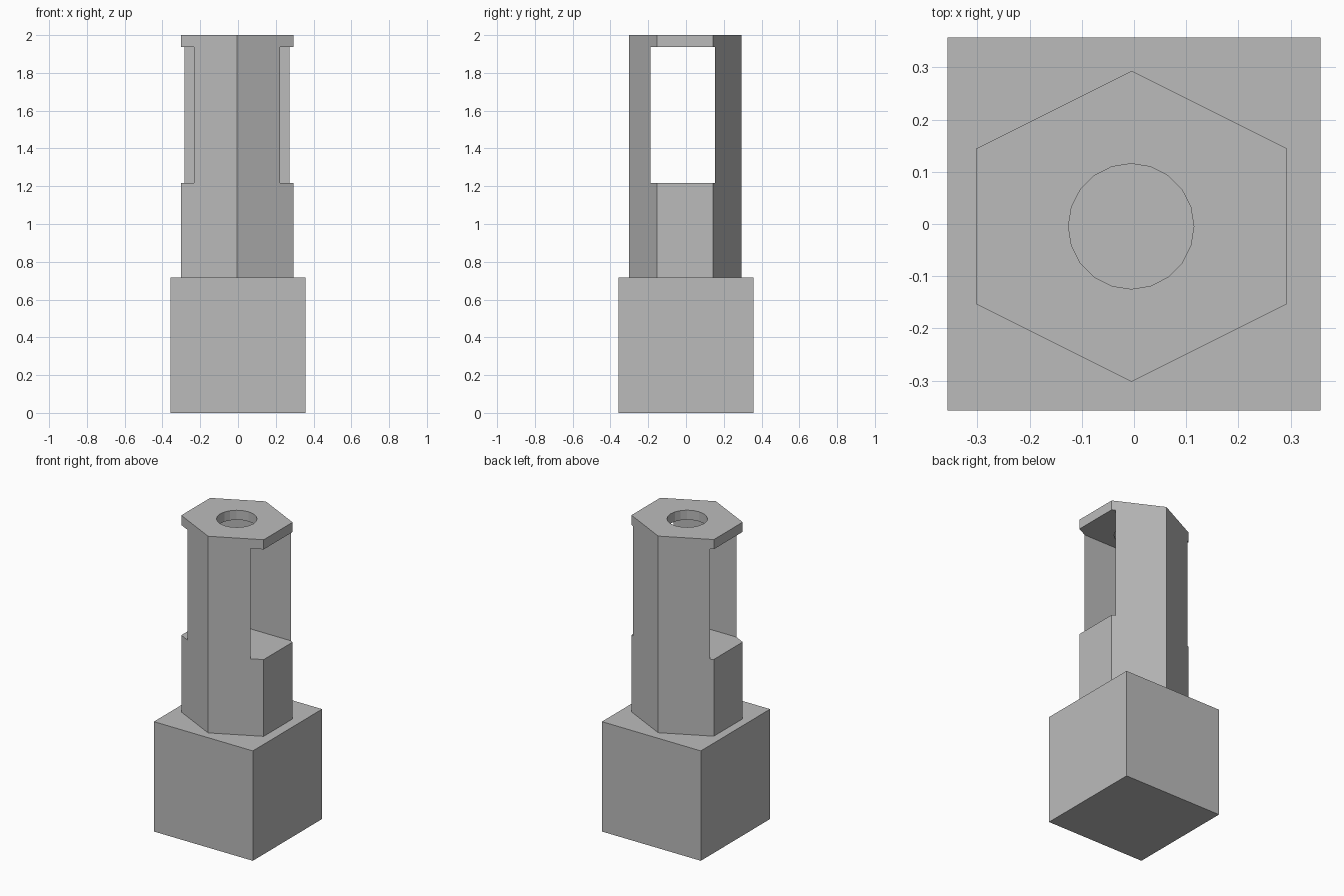
import bpy
import bmesh
from math import cos, sin, tau

default = bpy.data.objects.get("Cube")
if default:
    bpy.data.objects.remove(default, do_unlink=True)

# Single plain grey
grey = bpy.data.materials.new("plain grey")
grey.use_nodes = True
colour = (0.5, 0.5, 0.5, 1)
grey.diffuse_color = colour
grey.node_tree.nodes["Principled BSDF"].inputs["Base Color"].default_value = colour


def prism(name, points, bottom, top):
    """Extrude a flat outline upward between two heights."""
    bm = bmesh.new()
    face = bm.faces.new([bm.verts.new((x, y, bottom)) for x, y in points])
    grown = bmesh.ops.extrude_face_region(bm, geom=[face])
    verts = [v for v in grown["geom"] if isinstance(v, bmesh.types.BMVert)]
    bmesh.ops.translate(bm, verts=verts, vec=(0, 0, top - bottom))
    bmesh.ops.recalc_face_normals(bm, faces=bm.faces)
    mesh = bpy.data.meshes.new(name)
    bm.to_mesh(mesh)
    bm.free()
    mesh.materials.append(grey)
    obj = bpy.data.objects.new(name, mesh)
    bpy.context.collection.objects.link(obj)
    return obj


def rectangle(x0, x1, y0, y1):
    return [(x0, y0), (x1, y0), (x1, y1), (x0, y1)]


def cut(target, cutter):
    mod = target.modifiers.new(cutter.name, 'BOOLEAN')
    mod.operation = 'DIFFERENCE'
    mod.solver = 'EXACT'
    mod.object = cutter
    cutter.hide_render = True
    cutter.hide_set(True)


# Square base block
HALF = 0.357
BASE_TOP = 0.717
prism("base_block", rectangle(-HALF, HALF, -HALF, HALF), 0, BASE_TOP)

# Six-sided tower, slightly off centre
C = -0.0045
R = 0.2975
hexagon = [(C + x * R, C + y * R) for x, y in
           [(0, -1), (1, -.5), (1, .5), (0, 1), (-1, .5), (-1, -.5)]]
tower = prism("hexagonal_tower", hexagon, BASE_TOP, 2)

# Opening running through the tower from side to side
WINDOW_BOTTOM, WINDOW_TOP = 1.218, 1.937
cut(tower, prism("window_cutter", rectangle(-.5, .5, -.188, .154),
                 WINDOW_BOTTOM, WINDOW_TOP))

# Round hole through the cap
circle = [(C - .001 + .12 * cos(tau * i / 20), C + .12 * sin(tau * i / 20))
          for i in range(20)]
cut(tower, prism("cap_hole_cutter", circle, 1.8, 2.1))
